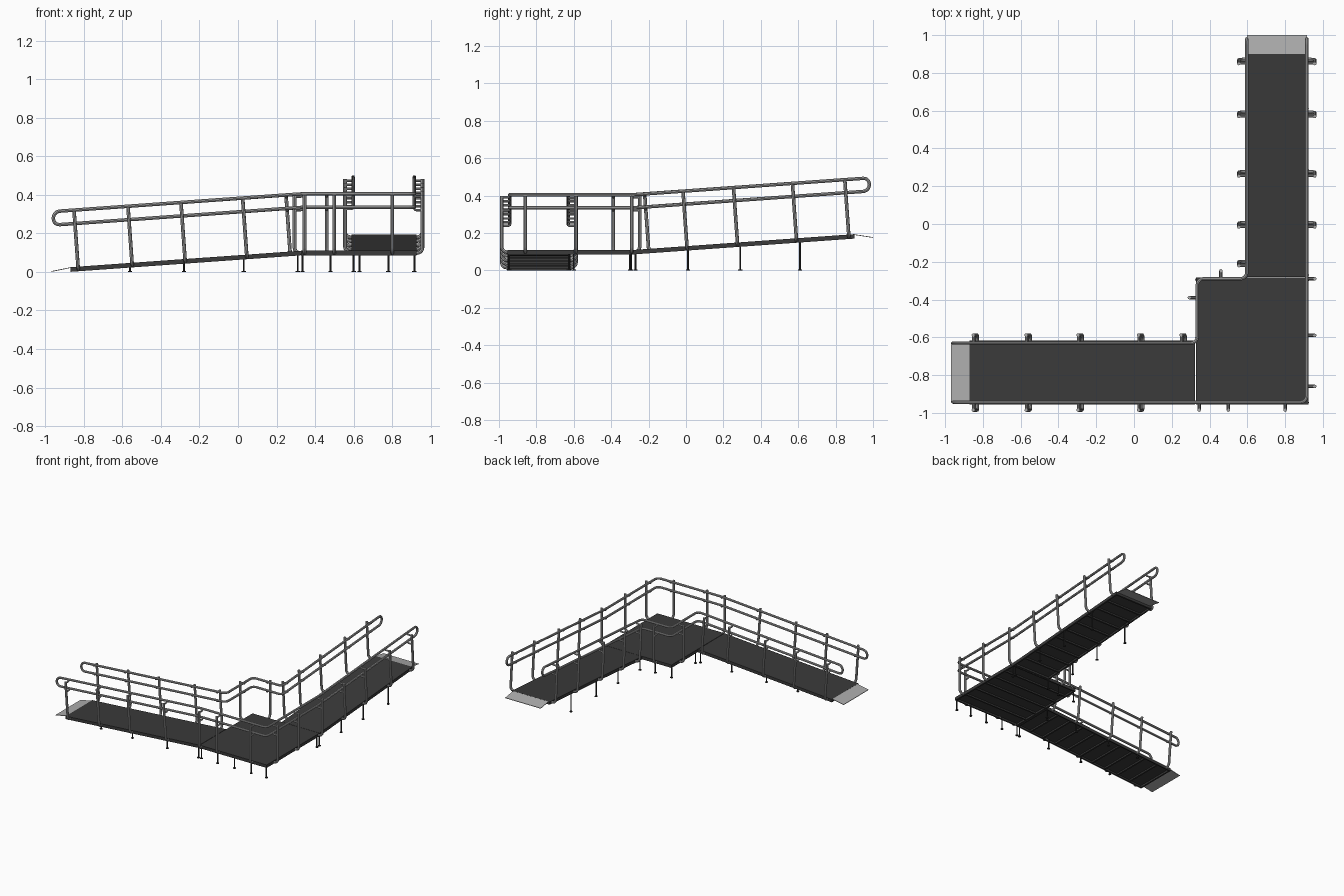
import bpy
import bmesh
from mathutils import Vector
from mathutils.geometry import interpolate_bezier

cube = bpy.data.objects.get("Cube")
if cube:
    bpy.data.objects.remove(cube, do_unlink=True)

SLOPE = 0.0714
TOP_RAIL, MID_RAIL = 0.295, 0.225
POST_OUT = 0.042


def material(name, value):
    mat = bpy.data.materials.new(name)
    mat.use_nodes = True
    color = (value, value, value, 1)
    mat.diffuse_color = color
    mat.node_tree.nodes["Principled BSDF"].inputs["Base Color"].default_value = color
    return mat


deck_mat = material("charcoal deck", 0.043)
leg_mat = material("black steel", 0.03)
rail_mat = material("silver metal", 0.4)
plate_mat = material("pale metal", 0.42)


def height(x, y):
    """Walking surface: level landing with one ramp down and one ramp up."""
    return 0.11 + SLOPE * min(0, x - 0.33) + SLOPE * max(0, y + 0.28)


def add_slab(bm, x0, x1, y0, y1, top, bottom):
    """Box that follows the walking surface."""
    for v in bmesh.ops.create_cube(bm, size=1)["verts"]:
        x = x1 if v.co.x > 0 else x0
        y = y1 if v.co.y > 0 else y0
        v.co = (x, y, height(x, y) + (top if v.co.z > 0 else bottom))


def mesh_object(name, bm, mat, smooth=False):
    mesh = bpy.data.meshes.new(name)
    bm.to_mesh(mesh)
    bm.free()
    mesh.materials.append(mat)
    obj = bpy.data.objects.new(name, mesh)
    bpy.context.collection.objects.link(obj)
    if smooth:
        finish_smooth(obj)
    return obj


def finish_smooth(obj, to_mesh=False):
    bpy.ops.object.select_all(action="DESELECT")
    obj.select_set(True)
    bpy.context.view_layer.objects.active = obj
    if to_mesh:
        bpy.ops.object.convert(target="MESH")
    bpy.ops.object.shade_smooth_by_angle()


def tubes(name, paths, radius, mat, cyclic=False):
    curve = bpy.data.curves.new(name, "CURVE")
    curve.dimensions = "3D"
    curve.bevel_depth = radius
    curve.bevel_resolution = 2
    curve.use_fill_caps = True
    for path in paths:
        spline = curve.splines.new("POLY")
        spline.points.add(len(path) - 1)
        for point, co in zip(spline.points, path):
            point.co = (*co, 1)
        spline.use_cyclic_u = cyclic
    curve.materials.append(mat)
    obj = bpy.data.objects.new(name, curve)
    bpy.context.collection.objects.link(obj)
    finish_smooth(obj, True)


def rounded(points, radius, cyclic=False):
    """Replace the corners of a path with arcs."""
    points = [Vector(p) for p in points]
    out = []
    for i, p in enumerate(points):
        if not cyclic and i in (0, len(points) - 1):
            out.append(p)
            continue
        a, b = points[i - 1], points[(i + 1) % len(points)]
        start = p + (a - p).normalized() * radius
        end = p + (b - p).normalized() * radius
        out += interpolate_bezier(start, start.lerp(p, 0.55), end.lerp(p, 0.55), end, 6)
    return out


# Decks: panel, edge beams and cross joists
def deck(name, x0, x1, y0, y1, joists, along_x):
    bm = bmesh.new()
    add_slab(bm, x0, x1, y0, y1, 0, -0.01)
    beam = 0.012
    for x in (x0, x1 - beam):
        add_slab(bm, x, x + beam, y0, y1, -0.002, -0.024)
    for y in (y0, y1 - beam):
        add_slab(bm, x0, x1, y, y + beam, -0.002, -0.024)
    for i in range(1, joists):
        t = i / joists
        if along_x:
            x = x0 + (x1 - x0) * t
            add_slab(bm, x - 0.006, x + 0.006, y0, y1, -0.005, -0.022)
        else:
            y = y0 + (y1 - y0) * t
            add_slab(bm, x0, x1, y - 0.006, y + 0.006, -0.005, -0.022)
    mesh_object(name, bm, deck_mat)


deck("lower_ramp_deck", -0.87, 0.324, -0.955, -0.617, 10, True)
deck("landing_deck", 0.327, 0.925, -0.955, -0.282, 6, False)
deck("upper_ramp_deck", 0.588, 0.925, -0.28, 0.9, 10, False)


# Transition plates at the two ramp ends
def plate(name, x0, x1, y0, y1, drop):
    bm = bmesh.new()
    add_slab(bm, x0, x1, y0, y1, 0, -0.004)
    for v in bm.verts:
        if v.co.x < -0.9 or v.co.y > 0.95:
            v.co.z += drop
    mesh_object(name, bm, plate_mat)


plate("lower_transition_plate", -0.968, -0.868, -0.945, -0.627, -0.013)
plate("upper_transition_plate", 0.598, 0.915, 0.898, 1.0, -0.023)


# Handrails: each a closed double rail with rounded ends
def handrail(name, plan):
    def level(offset):
        return [(x, y, height(x, y) + offset) for x, y in plan]
    loop = level(TOP_RAIL) + level(MID_RAIL)[::-1]
    tubes(name, [rounded(loop, 0.033, True)], 0.009, rail_mat, True)


handrail("outer_handrail", [(-0.958, -0.943), (0.33, -0.943), (0.915, -0.943),
                            (0.915, -0.28), (0.915, 0.98)])
handrail("inner_handrail", [(-0.958, -0.63), (0.335, -0.63), (0.335, -0.29),
                            (0.597, -0.29), (0.597, 0.98)])

# Posts: (rail point, outward direction)
ramp_x = (-0.83, -0.55, -0.275, 0.045)
ramp_y = (0.87, 0.59, 0.275, 0.005)
posts = [((x, -0.943), (0, -1)) for x in ramp_x + (0.345, 0.5, 0.8)]
posts += [((x, -0.63), (0, 1)) for x in ramp_x + (0.27,)]
posts += [((0.915, y), (1, 0)) for y in ramp_y + (-0.29, -0.59, -0.86)]
posts += [((0.597, y), (-1, 0)) for y in ramp_y + (-0.2,)]
posts += [((0.335, -0.39), (-1, 0)), ((0.46, -0.29), (0, 1))]

post_paths, bracket_paths = [], []
for (x, y), direction in posts:
    out = Vector((*direction, 0))
    base = Vector((x, y, height(x, y)))
    # Posts stand square to the slope they are fixed to
    up = Vector((-SLOPE if x < 0.325 else 0, -SLOPE if y > -0.28 else 0, 1))
    foot = base - up * 0.012
    post_paths.append(rounded([foot, foot + out * POST_OUT,
                               base + out * POST_OUT + up * (TOP_RAIL - 0.006)], 0.028))
    for rail in (TOP_RAIL - 0.014, MID_RAIL - 0.014):
        arm = base + up * rail
        bracket_paths.append(rounded([arm + out * POST_OUT, arm, arm + up * 0.012], 0.01))
tubes("rail_posts", post_paths, 0.0095, rail_mat)
tubes("rail_brackets", bracket_paths, 0.0065, rail_mat)

# Support legs with round foot pads
legs = [(x, y) for x in (-0.56, -0.28, 0.03, 0.31) for y in (-0.945, -0.627)]
legs += [(x, y) for x in (0.6, 0.915) for y in (-0.27, 0.01, 0.29, 0.61)]
legs += [(x, -0.945) for x in (0.335, 0.48, 0.63, 0.78, 0.915)]
legs += [(0.335, -0.295), (0.48, -0.295), (0.335, -0.6), (0.915, -0.3)]
tubes("support_legs", [[(x, y, 0), (x, y, height(x, y) - 0.01)] for x, y in legs],
      0.005, leg_mat)
tubes("foot_pads", [[(x, y, 0), (x, y, 0.005)] for x, y in legs], 0.011, leg_mat)
